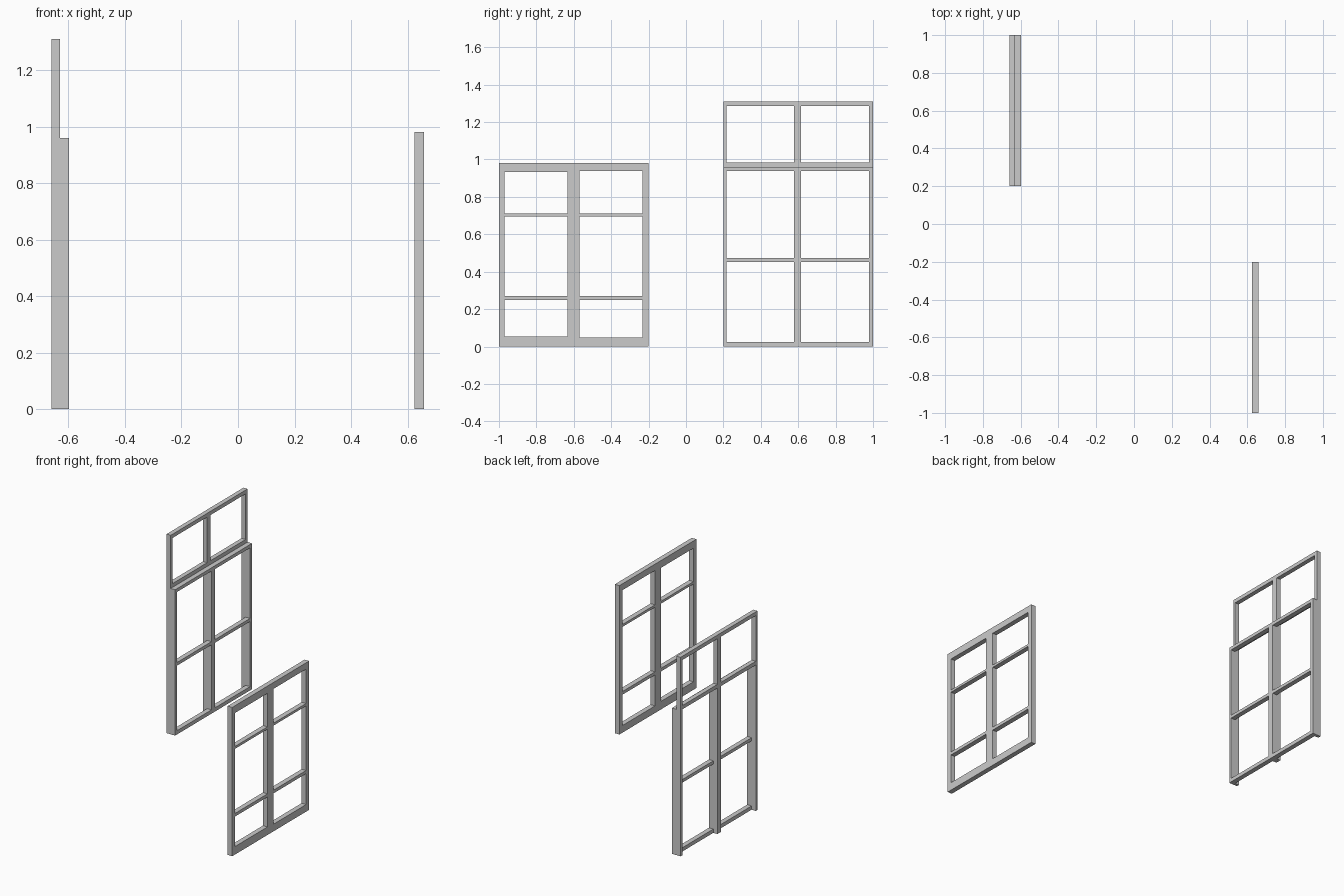
import bpy

if "Cube" in bpy.data.objects:
    bpy.data.objects.remove(bpy.data.objects["Cube"])


def box(name, x, y, z):
    """Box from (min, max) ranges on each axis."""
    bpy.ops.mesh.primitive_cube_add(
        size=1, location=[(r[0] + r[1]) / 2 for r in (x, y, z)])
    ob = bpy.context.object
    ob.name = name
    ob.scale = [r[1] - r[0] for r in (x, y, z)]
    bpy.ops.object.transform_apply(location=False, rotation=False, scale=True)
    return ob


# Casement window: stiles run full height, rails and bars fit between them
cx = (0.625, 0.658)
box("casement_left_stile", cx, (-1.0, -0.97), (0, 0.98))
box("casement_centre_stile", cx, (-0.633, -0.57), (0, 0.98))
box("casement_right_stile", cx, (-0.232, -0.2), (0, 0.98))
for side, y, lo, hi in (("left", (-0.97, -0.633), 0.053, 0.932),
                        ("right", (-0.57, -0.232), 0.047, 0.938)):
    box(f"casement_{side}_bottom_rail", cx, y, (0, lo))
    box(f"casement_{side}_top_rail", cx, y, (hi, 0.98))
    for level, z in (("lower", (0.25, 0.271)), ("upper", (0.696, 0.712))):
        box(f"casement_{side}_{level}_bar", cx, y, z)

# Sash window: tall rear frame with a shorter sash standing against it
posts = (("left", (0.2, 0.217)), ("centre", (0.578, 0.616)), ("right", (0.979, 1.0)))
gaps = (("left", (0.217, 0.578)), ("right", (0.616, 0.979)))
rear, front = (-0.66, -0.63), (-0.63, -0.598)
for side, y in posts:
    box(f"rear_{side}_post", rear, y, (0, 1.31))
    box(f"sash_{side}_stile", front, y, (0, 0.96))
for side, y in gaps:
    box(f"rear_{side}_top_rail", rear, y, (1.285, 1.31))
    box(f"rear_{side}_transom", rear, y, (0.96, 0.985))
    box(f"sash_{side}_top_rail", front, y, (0.938, 0.96))
    box(f"sash_{side}_middle_bar", front, y, (0.453, 0.474))
    box(f"sash_{side}_bottom_rail", front, y, (0, 0.025))
